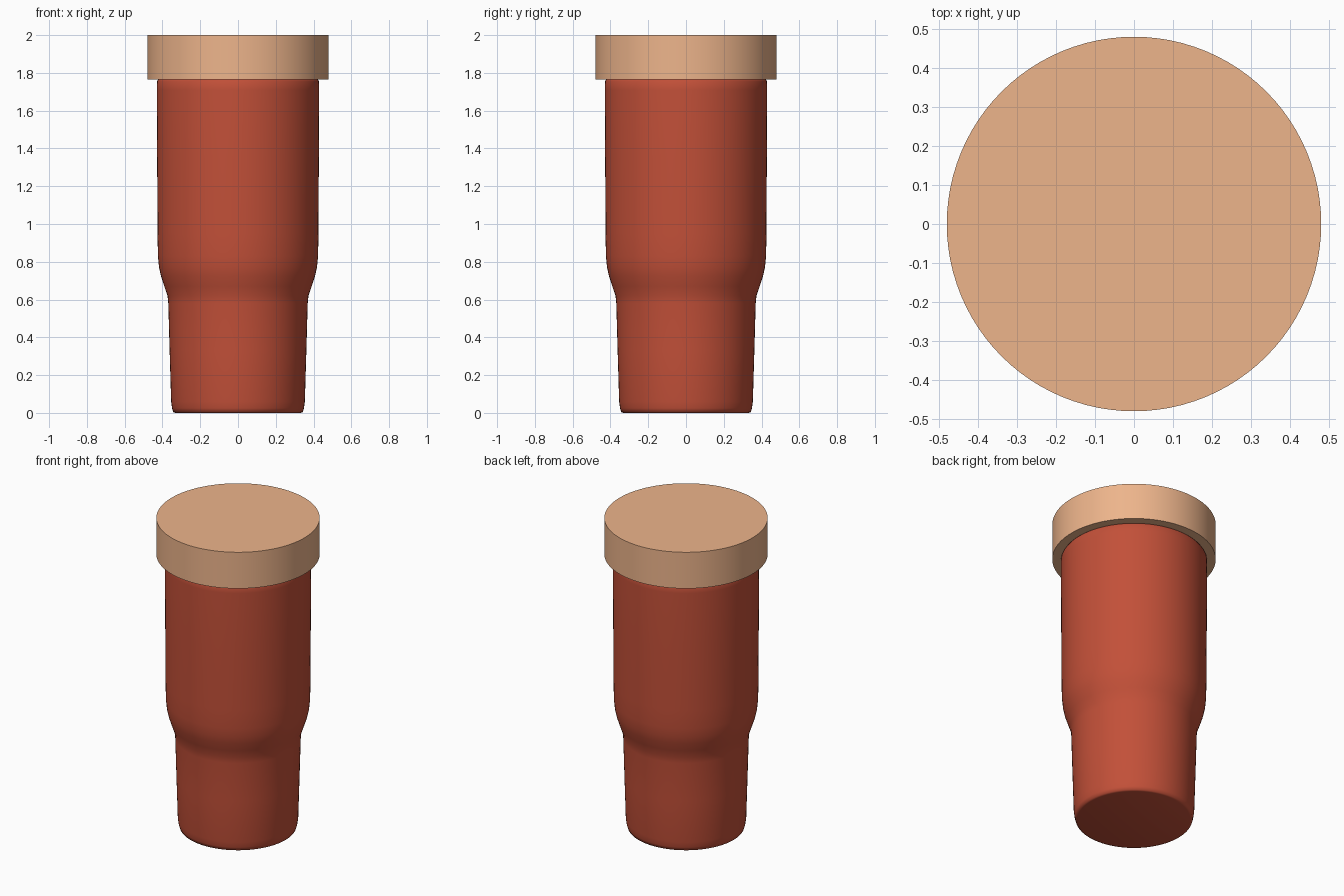
import bpy, bmesh, math

if "Cube" in bpy.data.objects:
    bpy.data.objects.remove(bpy.data.objects["Cube"])

SEGMENTS = 96


def material(name, color):
    mat = bpy.data.materials.new(name)
    mat.diffuse_color = (*color, 1)
    mat.use_nodes = True
    mat.node_tree.nodes["Principled BSDF"].inputs["Base Color"].default_value = mat.diffuse_color
    return mat


def lathe(name, profile, mat, sharp_angle):
    """Revolve (radius, height) points around z; cap both ends."""
    bm = bmesh.new()
    rings = []
    for r, z in profile:
        rings.append([bm.verts.new((r * math.cos(2 * math.pi * i / SEGMENTS),
                                    r * math.sin(2 * math.pi * i / SEGMENTS), z))
                      for i in range(SEGMENTS)])
    for low, high in zip(rings, rings[1:]):
        for i in range(SEGMENTS):
            j = (i + 1) % SEGMENTS
            bm.faces.new((low[i], low[j], high[j], high[i]))
    bm.faces.new(rings[0][::-1])
    bm.faces.new(rings[-1])
    mesh = bpy.data.meshes.new(name)
    bm.to_mesh(mesh)
    bm.free()
    obj = bpy.data.objects.new(name, mesh)
    bpy.context.collection.objects.link(obj)
    mesh.materials.append(mat)
    bpy.ops.object.select_all(action='DESELECT')
    obj.select_set(True)
    bpy.context.view_layer.objects.active = obj
    bpy.ops.object.shade_smooth_by_angle(angle=math.radians(sharp_angle))
    return obj


red = material("red_body", (0.54, 0.08, 0.04))
tan = material("tan_lid", (0.85, 0.46, 0.26))

# Tumbler body: tapered foot, shoulder, near-straight upper wall
lathe("tumbler_body", [
    (0.330, 0.0), (0.343, 0.004), (0.349, 0.025), (0.354, 0.06),
    (0.362, 0.33), (0.369, 0.58), (0.373, 0.62), (0.390, 0.67),
    (0.408, 0.725), (0.418, 0.77), (0.424, 0.83), (0.426, 0.95),
    (0.428, 1.35), (0.430, 1.71), (0.429, 1.755), (0.422, 1.766)], red, 80)

# Flat lid overhanging the body
lathe("lid", [(0.48, 1.765), (0.48, 2.0)], tan, 30)
